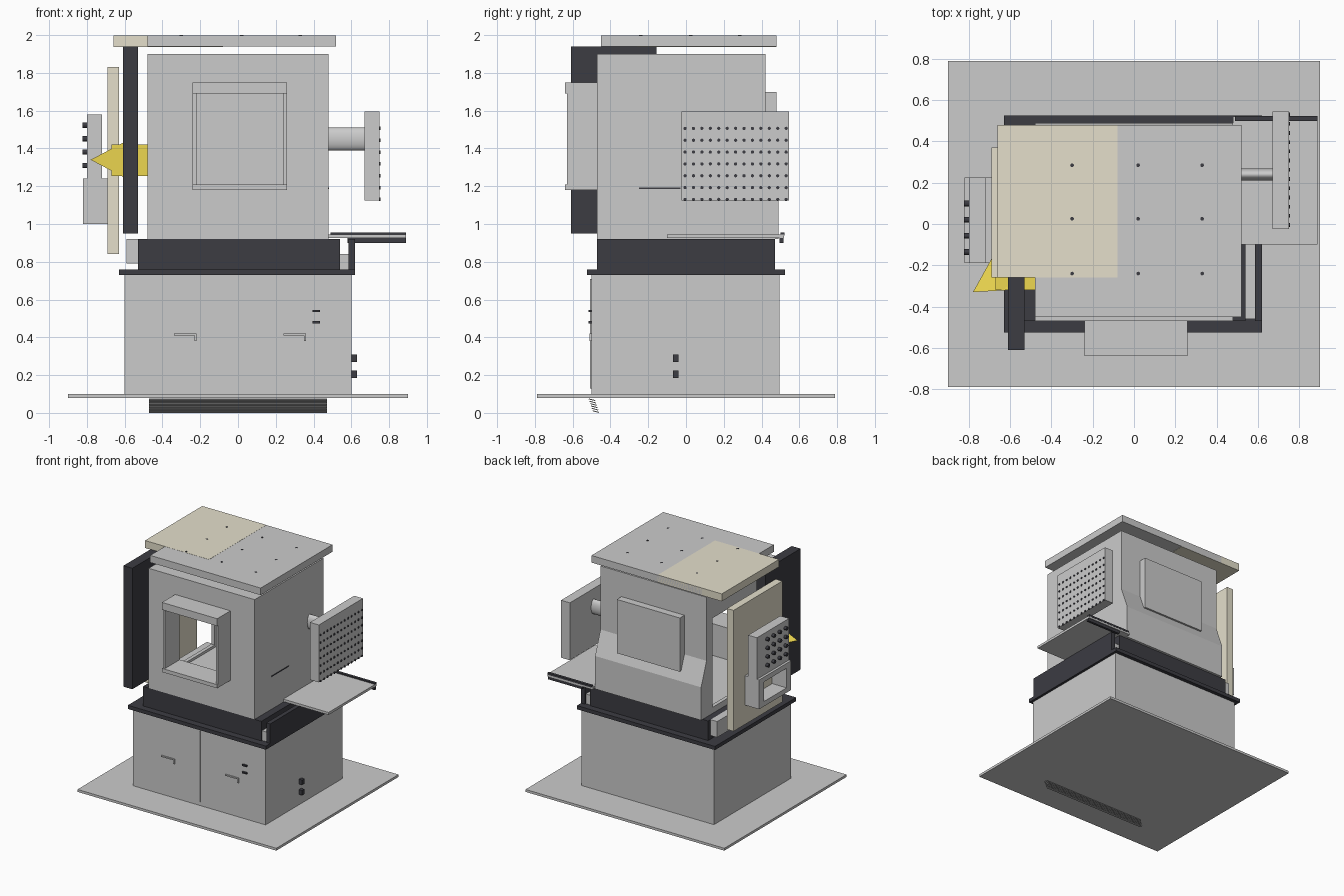
import bpy, bmesh, math
from mathutils import Matrix

if "Cube" in bpy.data.objects:
    bpy.data.objects.remove(bpy.data.objects["Cube"])


def material(name, rgb):
    m = bpy.data.materials.new(name)
    m.diffuse_color = (*rgb, 1)
    m.use_nodes = True
    m.node_tree.nodes["Principled BSDF"].inputs["Base Color"].default_value = m.diffuse_color
    return m


DARK = material("dark", (0.045, 0.045, 0.055))
CREAM = material("cream", (0.78, 0.74, 0.6))
YELLOW = material("yellow", (0.85, 0.68, 0.08))


def finish(name, bm, mat=None):
    bmesh.ops.recalc_face_normals(bm, faces=bm.faces)
    me = bpy.data.meshes.new(name)
    bm.to_mesh(me)
    bm.free()
    ob = bpy.data.objects.new(name, me)
    bpy.context.collection.objects.link(ob)
    if mat:
        me.materials.append(mat)
    return ob


def add_box(bm, x, y, z, tilt=0):
    size = [b - a for a, b in (x, y, z)]
    mid = [(a + b) / 2 for a, b in (x, y, z)]
    bmesh.ops.create_cube(bm, size=1, matrix=Matrix.Translation(mid)
                          @ Matrix.Rotation(tilt, 4, 'X') @ Matrix.Diagonal((*size, 1)))


def boxes(name, items, mat=None, tilt=0):
    bm = bmesh.new()
    for x, y, z in items:
        add_box(bm, x, y, z, tilt)
    return finish(name, bm, mat)


def box(name, x, y, z, mat=None):
    return boxes(name, [(x, y, z)], mat)


def rods(name, centres, axis, radius, depth, mat=None, seg=12):
    rot = {'X': Matrix.Rotation(math.pi / 2, 4, 'Y'), 'Y': Matrix.Rotation(math.pi / 2, 4, 'X'),
           'Z': Matrix()}[axis]
    bm = bmesh.new()
    for c in centres:
        bmesh.ops.create_cone(bm, cap_ends=True, segments=seg, radius1=radius, radius2=radius,
                              depth=depth, matrix=Matrix.Translation(c) @ rot)
    return finish(name, bm, mat)


def cut(ob, x, y, z):
    cutter = box("cutter", x, y, z)
    cutter.hide_render = True
    mod = ob.modifiers.new("cut", 'BOOLEAN')
    mod.operation, mod.solver, mod.object = 'DIFFERENCE', 'EXACT', cutter
    bpy.context.view_layer.objects.active = ob
    bpy.ops.object.modifier_apply(modifier=mod.name)
    bpy.data.objects.remove(cutter)


# Floor plate and the louvre below it
box("floor_plate", (-0.9, 0.9), (-0.79, 0.79), (0.08, 0.1))
boxes("floor_louvre", [((-0.47, 0.47), (-0.515 + 0.004 * i, -0.48 + 0.004 * i),
                        (0.067 - 0.0125 * i, 0.072 - 0.0125 * i)) for i in range(6)],
      tilt=math.radians(-15))

# Cabinet with doors, handles and knobs
box("cabinet", (-0.6, 0.6), (-0.5, 0.495), (0.1, 0.73))
box("door_gap", (0, 0.01), (-0.507, -0.5), (0.13, 0.71))
boxes("door_handles", [b for x in (-0.34, 0.24) for b in (
    ((x, x + 0.12), (-0.51, -0.5), (0.41, 0.42)),
    ((x + 0.11, x + 0.12), (-0.51, -0.5), (0.38, 0.41)))])
boxes("door_buttons", [((0.395, 0.435), (-0.515, -0.5), (z - 0.006, z + 0.006))
                       for z in (0.48, 0.54)], DARK)
boxes("side_knobs", [((0.6, 0.63), (-0.07, -0.04), (z - 0.02, z + 0.02))
                     for z in (0.205, 0.29)], DARK)

# Counter and dark plinth with a channel on the right
box("counter", (-0.63, 0.62), (-0.525, 0.525), (0.73, 0.76), DARK)
box("plinth", (-0.53, 0.54), (-0.47, 0.47), (0.76, 0.92), DARK)
box("plinth_side_wall", (0.585, 0.62), (-0.47, 0.47), (0.76, 0.92), DARK)
box("channel_fill", (0.54, 0.585), (-0.46, 0.46), (0.76, 0.84))
box("left_sill", (-0.59, -0.53), (-0.3, 0.44), (0.79, 0.92))

# Hollow chamber: side profile with a stepped back, swept across x
profile = [(-0.47, 0.92), (0.49, 0.92), (0.49, 1.19), (0.42, 1.38), (0.42, 1.9), (-0.47, 1.9)]
bm = bmesh.new()
face = bm.faces.new([bm.verts.new((-0.48, y, z)) for y, z in profile])
ext = bmesh.ops.extrude_face_region(bm, geom=[face])["geom"]
bmesh.ops.translate(bm, vec=(0.96, 0, 0), verts=[v for v in ext if isinstance(v, bmesh.types.BMVert)])
chamber = finish("chamber", bm)
cut(chamber, (-0.45, 0.45), (-0.44, 0.39), (0.95, 1.87))
cut(chamber, (-0.22, 0.24), (-0.55, -0.4), (1.21, 1.69))
cut(chamber, (-0.55, -0.4), (-0.26, 0.34), (0.97, 1.7))
box("back_panel", (-0.28, 0.29), (0.41, 0.48), (1.26, 1.7))
box("side_slot", (0.48, 0.483), (-0.25, -0.03), (1.185, 1.193), DARK)

# Front window tube
boxes("window_frame", [
    ((-0.24, 0.26), (-0.64, -0.47), (1.69, 1.75)),
    ((-0.24, 0.26), (-0.64, -0.47), (1.18, 1.21)),
    ((-0.24, -0.22), (-0.63, -0.47), (1.21, 1.69)),
    ((0.24, 0.26), (-0.63, -0.47), (1.21, 1.69))])

# Roof slabs and pins
box("roof", (-0.48, 0.52), (-0.45, 0.48), (1.94, 1.998))
box("roof_hatch", (-0.66, -0.08), (-0.26, 0.48), (1.938, 1.999), CREAM)
rods("roof_pins", [(x, y, 1.995) for x in (-0.3, 0.02, 0.33) for y in (-0.24, 0.025, 0.285)],
     'Z', 0.009, 0.01, DARK)

# Left door, dark screen and yellow pointer
box("left_door", (-0.69, -0.63), (-0.26, 0.37), (0.84, 1.83), CREAM)
box("dark_screen", (-0.61, -0.53), (-0.61, -0.155), (0.95, 1.94), DARK)
box("pointer_shaft", (-0.67, -0.48), (-0.32, -0.26), (1.255, 1.42), YELLOW)
bm = bmesh.new()
pts = [bm.verts.new(p) for p in ((-0.78, -0.33, 1.34), (-0.61, -0.32, 1.43),
                                 (-0.61, -0.32, 1.25), (-0.68, -0.15, 1.34))]
for i in range(4):
    bm.faces.new(pts[:i] + pts[i + 1:])
finish("pointer_head", bm, YELLOW)

# Control panel with knobs and an open tray below
box("control_panel", (-0.8, -0.72), (-0.19, 0.225), (1.24, 1.58))
rods("control_knobs", [(-0.81, -0.135 + 0.078 * i, 1.31 + 0.071 * j)
                       for i in range(4) for j in range(4)], 'X', 0.014, 0.025, DARK)
boxes("control_tray", [
    ((-0.82, -0.69), (-0.19, 0.225), (1.0, 1.04)),
    ((-0.82, -0.69), (-0.19, 0.225), (1.2, 1.24)),
    ((-0.82, -0.69), (-0.19, -0.13), (1.04, 1.2)),
    ((-0.82, -0.69), (0.165, 0.225), (1.04, 1.2))])

# Right vent panel on its duct
duct = rods("vent_duct", [(0, 0, 0)], 'X', 0.06, 0.22, None, 32)
duct.location = (0.57, 0.24, 1.45)
duct.scale = (1, 0.5, 1)
bpy.ops.object.select_all(action='DESELECT')
duct.select_set(True)
bpy.context.view_layer.objects.active = duct
bpy.ops.object.shade_smooth_by_angle()
box("vent_panel", (0.67, 0.75), (-0.025, 0.545), (1.125, 1.595))
rods("vent_dots", [(0.751, -0.005 + 0.0446 * i, 1.13 + 0.0627 * j)
                   for i in range(13) for j in range(7)], 'X', 0.009, 0.008, DARK, 8)

# Right shelf with dark rails
box("shelf", (0.48, 0.89), (-0.1, 0.52), (0.925, 0.945))
box("shelf_back_rail", (0.49, 0.89), (0.5, 0.522), (0.94, 0.955), DARK)
box("shelf_under_rail", (0.58, 0.89), (0.495, 0.515), (0.9, 0.928), DARK)
